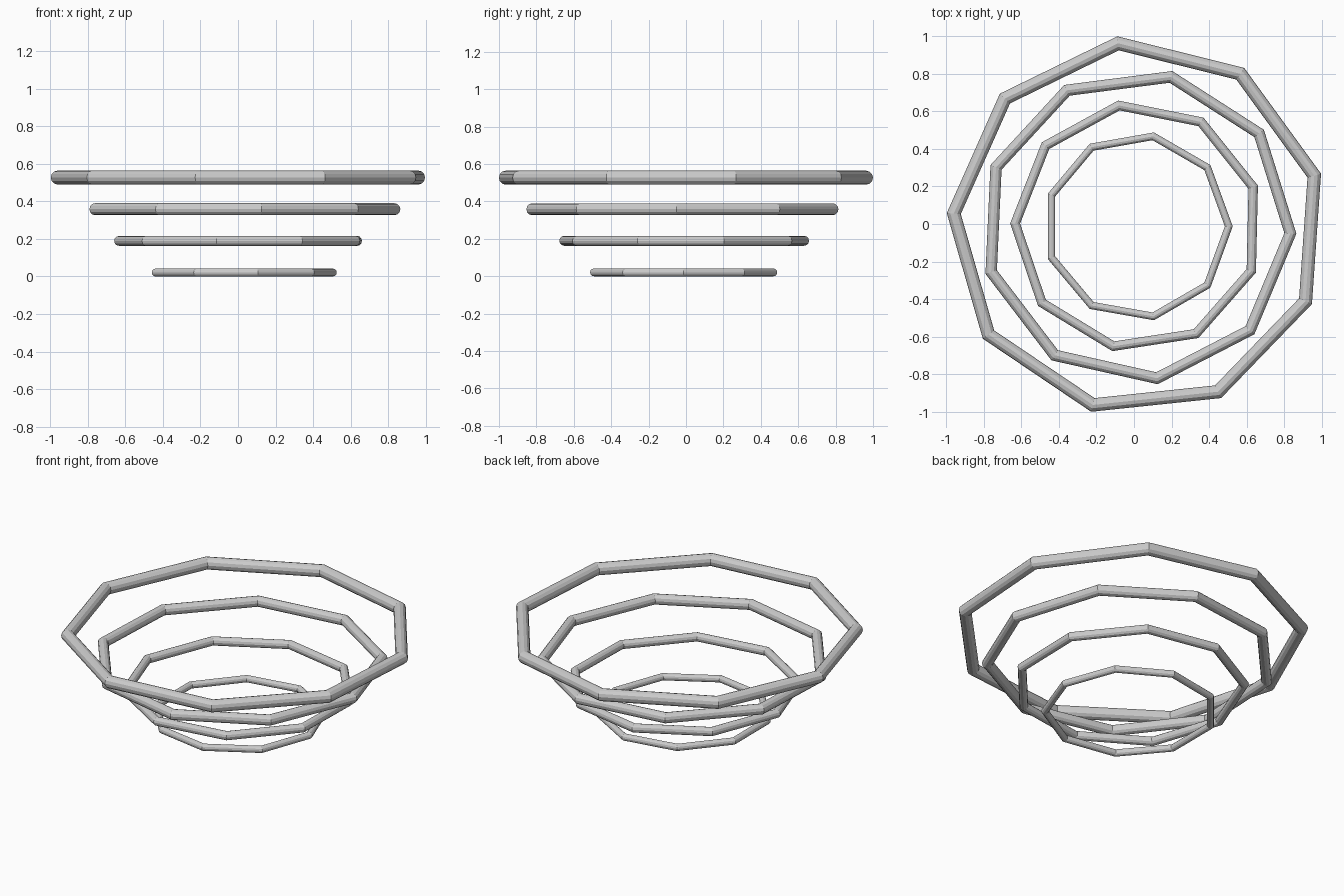
import bpy
from math import radians

if "Cube" in bpy.data.objects:
    bpy.data.objects.remove(bpy.data.objects["Cube"])

# Four nine-sided rings, growing wider, thicker and twisting as they rise
names = ["bottom_ring", "lower_middle_ring", "upper_middle_ring", "top_ring"]
for i, name in enumerate(names):
    bpy.ops.mesh.primitive_torus_add(
        major_segments=9, minor_segments=12,
        major_radius=0.487 + 0.1645 * i,
        minor_radius=0.021 + 0.0055 * i,
        location=(0.018, -0.0125, 0.021 + 0.1687 * i),
        rotation=(0, 0, radians(18.67 * i)))
    bpy.context.object.name = name
    bpy.ops.object.shade_flat()
